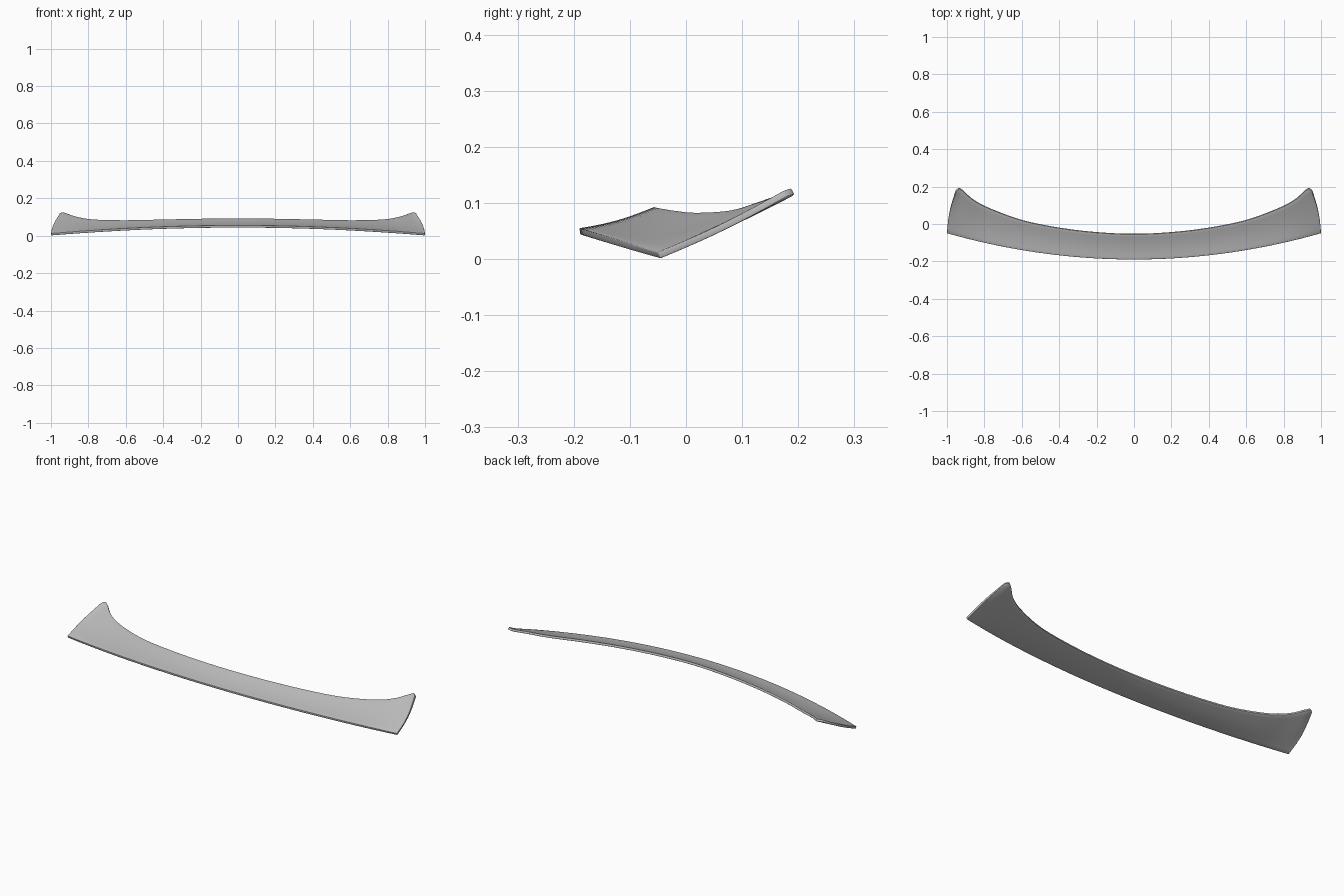
import bpy, bmesh, math
from mathutils import Vector

if "Cube" in bpy.data.objects:
    bpy.data.objects.remove(bpy.data.objects["Cube"])

THICK = 0.012
ROWS = 10
STEPS = 5

# Upper trailing edge, from the centre out to the swept tip
trailing = [Vector(p) for p in (
    (0, -.056, .093), (.2, -.047, .091), (.4, -.023, .087), (.6, .018, .083),
    (.77, .08, .087), (.86, .127, .101), (.915, .176, .119),
    (.936, .187, .126), (.951, .172, .121))]


def smooth_path(points):
    """Catmull-Rom curve, mirrored at its first point."""
    first = Vector((-points[1].x, points[1].y, points[1].z))
    p = [first] + points + [2 * points[-1] - points[-2]]
    out = []
    for i in range(1, len(p) - 2):
        a, b, c, d = p[i - 1:i + 3]
        for s in range(STEPS):
            t = s / STEPS
            out.append(.5 * (2 * b + (c - a) * t + (2 * a - 5 * b + 4 * c - d) * t * t
                             + (3 * b - a - 3 * c + d) * t ** 3))
    return out + [points[-1]]


def leading(t):
    """Bowed, gently drooping front edge."""
    return Vector((t, -.19 + .14 * t ** 2, .055 - .043 * t ** 2))


def station(back):
    """One row of points from the front edge to the back edge."""
    t = back.x / trailing[-1].x
    front = leading(t)
    row = []
    for j in range(ROWS + 1):
        u = j / ROWS
        p = front.lerp(back, u)
        bow = math.sin(math.pi * u)
        p.x += .011 * bow * t ** 8
        p.z -= .005 * bow
        row.append(p)
    return row


# Blade surface: both halves come from the same stations
half = [station(b) for b in smooth_path(trailing)]
mirrored = [[Vector((-p.x, p.y, p.z)) for p in row] for row in half[:0:-1]]
bm = bmesh.new()
grid = [[bm.verts.new(p) for p in row] for row in mirrored + half]
for r, s in zip(grid, grid[1:]):
    for j in range(ROWS):
        bm.faces.new((r[j], s[j], s[j + 1], r[j + 1]))
mesh = bpy.data.meshes.new("spoiler_blade")
bm.to_mesh(mesh)
bm.free()
blade = bpy.data.objects.new("spoiler_blade", mesh)
bpy.context.collection.objects.link(blade)

# Plain grey finish
grey = bpy.data.materials.new("plain_grey")
grey.use_nodes = True
colour = (.5, .5, .5, 1)
grey.diffuse_color = colour
grey.node_tree.nodes["Principled BSDF"].inputs["Base Color"].default_value = colour
mesh.materials.append(grey)

# Thin shell with softened rim
shell = blade.modifiers.new("shell", "SOLIDIFY")
shell.thickness = THICK
shell.offset = -1
rim = blade.modifiers.new("soft_rim", "BEVEL")
rim.width = .003
rim.segments = 2
rim.limit_method = "ANGLE"
rim.angle_limit = math.radians(50)

bpy.context.view_layer.objects.active = blade
blade.select_set(True)
bpy.ops.object.shade_smooth_by_angle(angle=math.radians(40))
